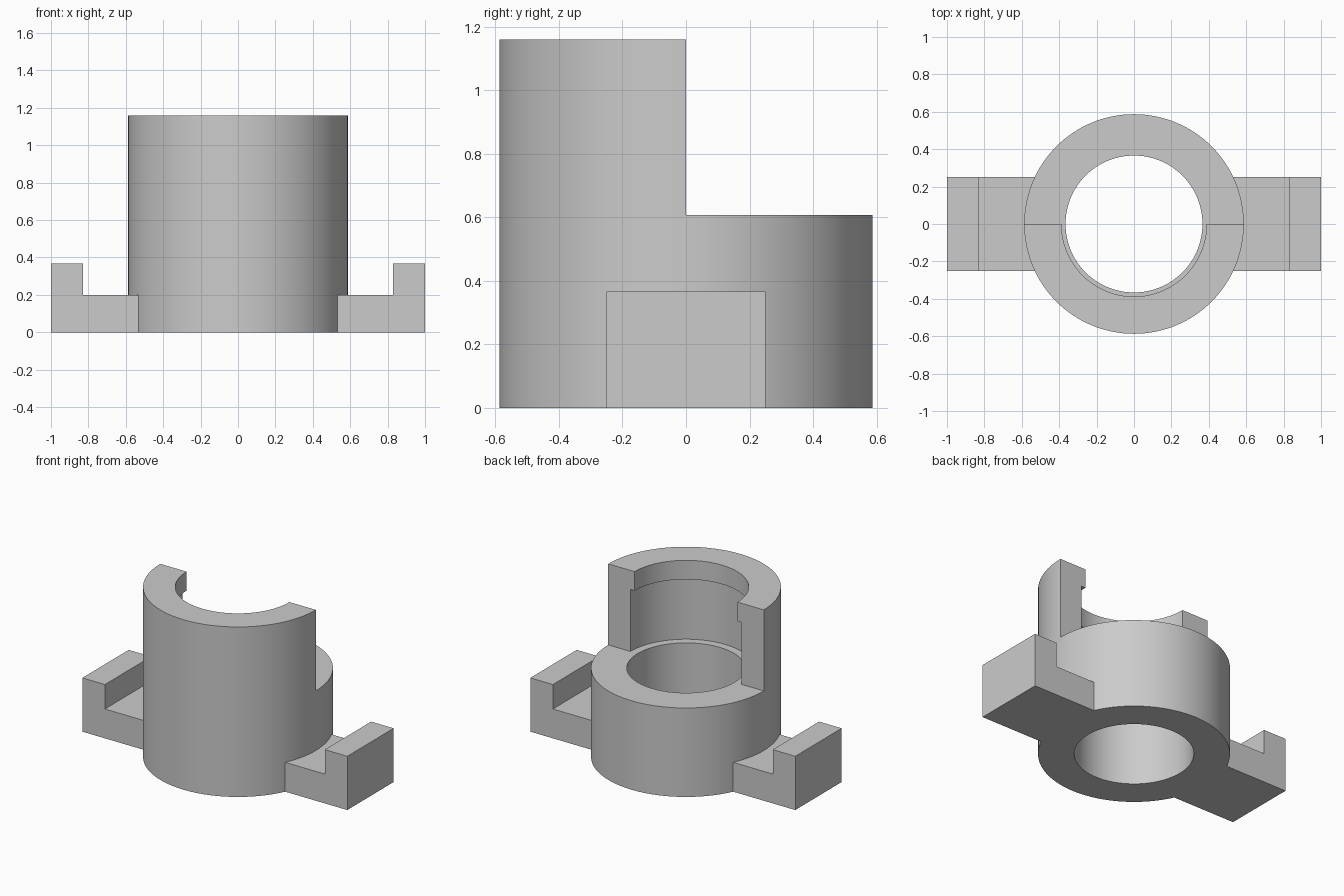
import bpy
import bmesh
from math import radians, tau

old = bpy.data.objects.get("Cube")
if old:
    bpy.data.objects.remove(old, do_unlink=True)

# Plain grey finish
grey = bpy.data.materials.new("light grey")
grey.use_nodes = True
COLOUR = (0.6, 0.6, 0.6, 1)
grey.diffuse_color = COLOUR
grey.node_tree.nodes["Principled BSDF"].inputs["Base Color"].default_value = COLOUR

OUTER, BORE, LIP, RECESS = 0.587, 0.366, 0.388, 0.42
STEP, LIP_BASE, TOP = 0.607, 1.03, 1.16


def make_object(name, bm):
    bmesh.ops.recalc_face_normals(bm, faces=bm.faces)
    mesh = bpy.data.meshes.new(name)
    bm.to_mesh(mesh)
    bm.free()
    mesh.materials.append(grey)
    obj = bpy.data.objects.new(name, mesh)
    bpy.context.collection.objects.link(obj)
    return obj


def lathe(name, profile, segments=128):
    """Revolve a closed (radius, z) outline around z."""
    bm = bmesh.new()
    verts = [bm.verts.new((r, 0, z)) for r, z in profile]
    edges = [bm.edges.new((a, b)) for a, b in zip(verts, verts[1:] + verts[:1])]
    bmesh.ops.spin(bm, geom=verts + edges, cent=(0, 0, 0), axis=(0, 0, 1),
                   angle=tau, steps=segments)
    bmesh.ops.remove_doubles(bm, verts=bm.verts, dist=1e-4)
    return make_object(name, bm)


def extrude_y(name, outline, y0, y1):
    """Extrude a closed (x, z) outline along y."""
    bm = bmesh.new()
    face = bm.faces.new([bm.verts.new((x, y0, z)) for x, z in outline])
    new = bmesh.ops.extrude_face_region(bm, geom=[face])["geom"]
    moved = [v for v in new if isinstance(v, bmesh.types.BMVert)]
    bmesh.ops.translate(bm, verts=moved, vec=(0, y1 - y0, 0))
    return make_object(name, bm)


def combine(target, tool, operation):
    mod = target.modifiers.new(tool.name, 'BOOLEAN')
    mod.operation = operation
    mod.solver = 'EXACT'
    mod.object = tool
    bpy.context.view_layer.objects.active = target
    bpy.ops.object.modifier_apply(modifier=mod.name)
    bpy.data.objects.remove(tool, do_unlink=True)


# Collar: bored base, recessed upper wall and inward lip at the top
collar = lathe("collar_housing", [
    (OUTER, 0), (OUTER, TOP), (LIP, TOP), (LIP, LIP_BASE),
    (RECESS, LIP_BASE), (RECESS, STEP), (BORE, STEP), (BORE, 0)])

# Open the rear half above the step
opening = extrude_y("rear_opening", [(-1, STEP), (1, STEP), (1, 2), (-1, 2)], 0, 1)
combine(collar, opening, 'DIFFERENCE')

# Mounting arms with raised ends, merged into the wall
for side, name in ((1, "left_arm"), (-1, "right_arm")):
    outline = [(0.47, 0), (1, 0), (1, 0.367), (0.83, 0.367), (0.83, 0.2), (0.47, 0.2)]
    arm = extrude_y(name, [(side * x, z) for x, z in outline], -0.25, 0.25)
    combine(collar, arm, 'UNION')

# Smooth the round walls, keep the edges crisp
bpy.ops.object.select_all(action='DESELECT')
collar.select_set(True)
bpy.context.view_layer.objects.active = collar
bpy.ops.object.shade_smooth_by_angle(angle=radians(30))
